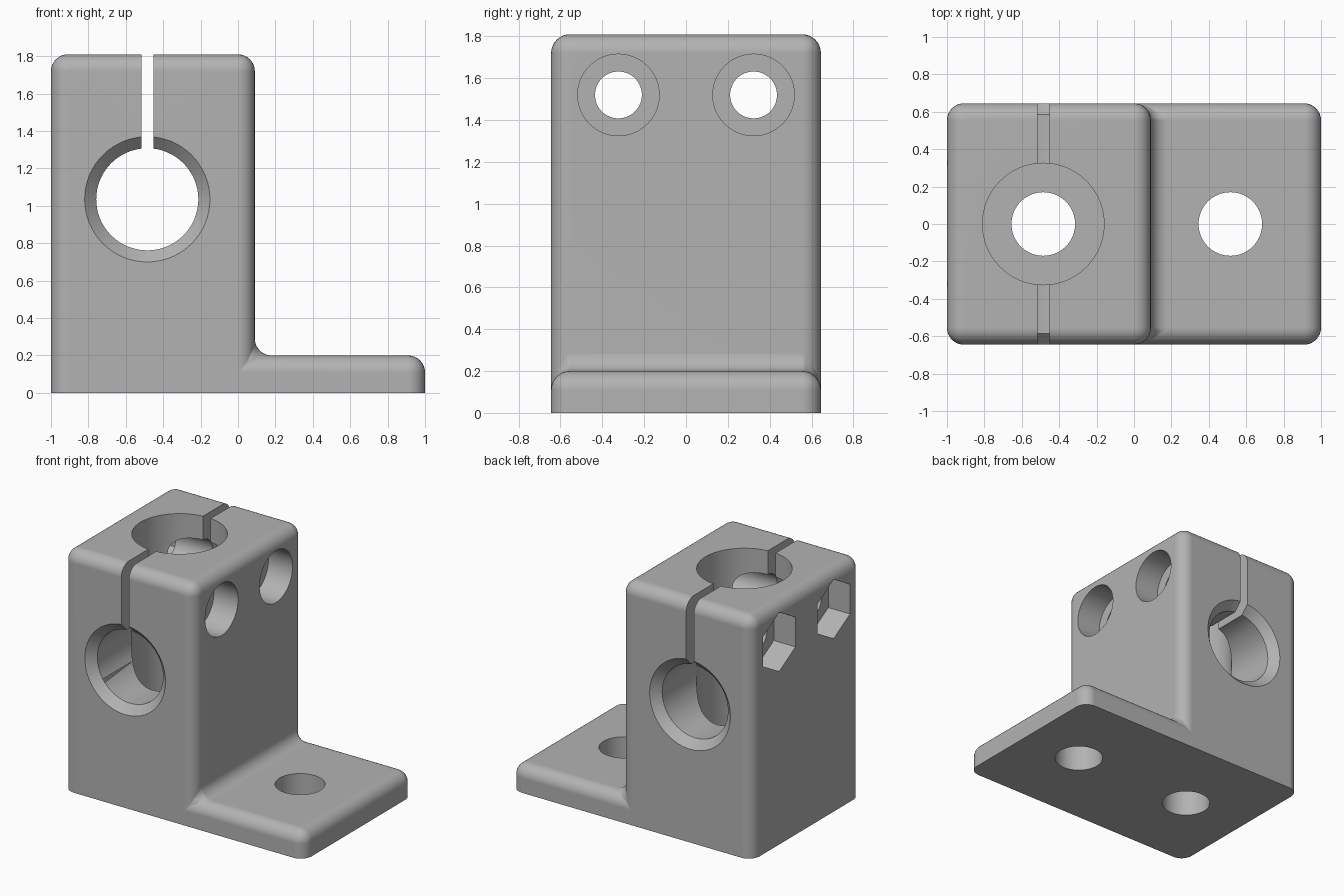
import bpy
import bmesh
from math import radians
from mathutils import Matrix, Vector

default = bpy.data.objects.get("Cube")
if default:
    bpy.data.objects.remove(default, do_unlink=True)

HALF_Y, TOP, BASE, WALL_X = 0.645, 1.81, 0.2, 0.09
BORE_X, BORE_Z, BORE_R = -0.485, 1.035, 0.273
SCREW_Y, SCREW_Z = 0.323, 1.52

metal = bpy.data.materials.new("grey metal")
metal.use_nodes = True
grey = (0.45, 0.45, 0.45, 1)
metal.diffuse_color = grey
metal.node_tree.nodes["Principled BSDF"].inputs["Base Color"].default_value = grey


def add_object(name, bm):
    mesh = bpy.data.meshes.new(name)
    bmesh.ops.recalc_face_normals(bm, faces=bm.faces)
    bm.to_mesh(mesh)
    bm.free()
    obj = bpy.data.objects.new(name, mesh)
    bpy.context.collection.objects.link(obj)
    return obj


# L-shaped body, every edge rounded except the underside
bm = bmesh.new()
outline = [(-1, 0), (1, 0), (1, BASE), (WALL_X, BASE), (WALL_X, TOP), (-1, TOP)]
side = bm.faces.new([bm.verts.new((x, -HALF_Y, z)) for x, z in outline])
extruded = bmesh.ops.extrude_face_region(bm, geom=[side])["geom"]
bmesh.ops.translate(bm, vec=(0, 2 * HALF_Y, 0),
                    verts=[v for v in extruded if isinstance(v, bmesh.types.BMVert)])
bmesh.ops.recalc_face_normals(bm, faces=bm.faces)
rounded = [e for e in bm.edges if max(v.co.z for v in e.verts) > 0.01]
bmesh.ops.bevel(bm, geom=rounded, offset=0.09, segments=8, profile=0.5,
                affect='EDGES', clamp_overlap=True)
body = add_object("clamp_block", bm)
body.data.materials.append(metal)


def cut(bm):
    """Subtract the closed shape from the body."""
    cutter = add_object("cutter", bm)
    cutter.hide_render = True
    mod = body.modifiers.new("cut", 'BOOLEAN')
    mod.operation, mod.solver, mod.object = 'DIFFERENCE', 'EXACT', cutter
    bpy.context.view_layer.objects.active = body
    bpy.ops.object.modifier_apply(modifier=mod.name)
    bpy.data.objects.remove(cutter, do_unlink=True)


def cut_round(start, end, r1, r2=None, sides=64, turn=0):
    """Drill a straight or tapered hole between two points."""
    a, b = Vector(start), Vector(end)
    axis = b - a
    matrix = (Matrix.Translation((a + b) / 2)
              @ axis.to_track_quat('Z', 'Y').to_matrix().to_4x4()
              @ Matrix.Rotation(turn, 4, 'Z'))
    bm = bmesh.new()
    bmesh.ops.create_cone(bm, cap_ends=True, segments=sides, radius1=r1,
                          radius2=r1 if r2 is None else r2,
                          depth=axis.length, matrix=matrix)
    cut(bm)


# Shaft bore with a chamfer at both mouths
cut_round((BORE_X, -1, BORE_Z), (BORE_X, 1, BORE_Z), BORE_R)
for s in (-1, 1):
    cut_round((BORE_X, s * (HALF_Y + 0.06), BORE_Z), (BORE_X, s * (HALF_Y - 0.06), BORE_Z),
              BORE_R + 0.124, BORE_R)

# Clamping slot
bm = bmesh.new()
bmesh.ops.create_cube(bm, size=1, matrix=Matrix.Translation((BORE_X, 0, 1.6))
                      @ Matrix.Diagonal((0.064, 2, 0.9, 1)))
cut(bm)

# Vertical mounting holes, one at the foot of a deep well
for x in (BORE_X, 0.515):
    cut_round((x, 0, -0.5), (x, 0, 0.5), 0.17)
cut_round((BORE_X, 0, BASE), (BORE_X, 0, 2.2), 0.325)

# Clamp screw holes with round head recesses and hexagonal nut pockets
for s in (-1, 1):
    y = s * SCREW_Y
    cut_round((-1.5, y, SCREW_Z), (0.5, y, SCREW_Z), 0.112)
    cut_round((WALL_X - 0.2, y, SCREW_Z), (0.5, y, SCREW_Z), 0.195)
    pocket = bmesh.new()
    bmesh.ops.create_cone(pocket, cap_ends=True, segments=6, radius1=0.222, radius2=0.222,
                          depth=0.5, matrix=Matrix.Translation((-1.07, y, SCREW_Z))
                          @ Matrix.Rotation(radians(90), 4, 'Y')
                          @ Matrix.Rotation(radians(90), 4, 'Z'))
    cut(pocket)

# Smooth rounds, crisp machined edges
bpy.ops.object.select_all(action='DESELECT')
body.select_set(True)
bpy.context.view_layer.objects.active = body
bpy.ops.object.shade_smooth_by_angle(angle=radians(30))
weighted = body.modifiers.new("even_shading", 'WEIGHTED_NORMAL')
weighted.keep_sharp = True
